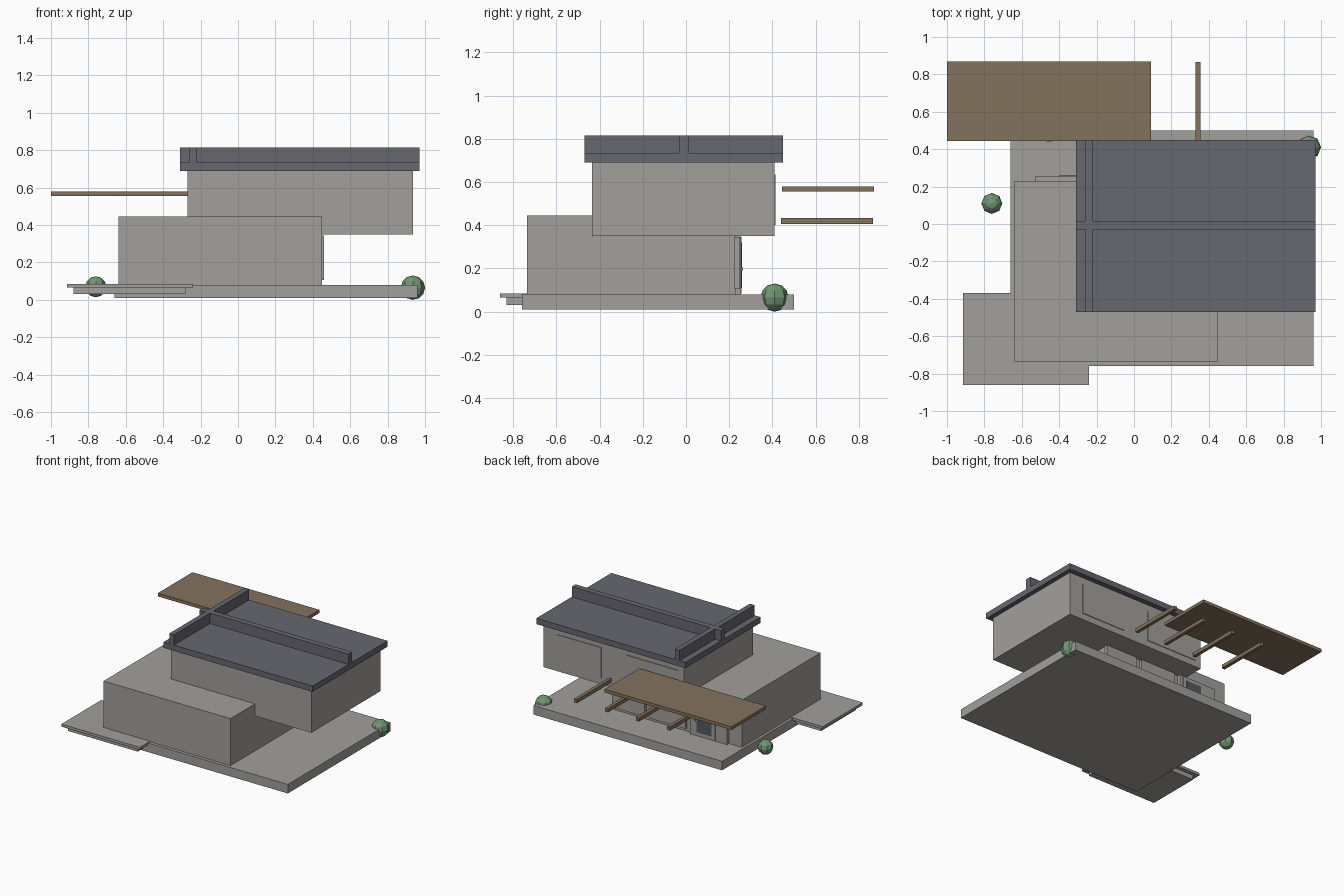
import bpy
import bmesh
from mathutils import Vector

cube = bpy.data.objects.get("Cube")
if cube:
    bpy.data.objects.remove(cube, do_unlink=True)


def material(name, r, g, b):
    mat = bpy.data.materials.new(name)
    mat.use_nodes = True
    mat.diffuse_color = (r, g, b, 1)
    bsdf = next(n for n in mat.node_tree.nodes if n.type == 'BSDF_PRINCIPLED')
    bsdf.inputs["Base Color"].default_value = (r, g, b, 1)
    bsdf.inputs["Roughness"].default_value = 0.8
    return mat


WALL = material("warm grey", 0.36, 0.35, 0.33)
ROOF = material("slate grey", 0.135, 0.135, 0.16)
WOOD = material("brown wood", 0.23, 0.17, 0.11)
LEAF = material("leaf green", 0.16, 0.31, 0.17)
GLASS = material("dark glass", 0.09, 0.10, 0.12)


def finish(name, bm, mat):
    mesh = bpy.data.meshes.new(name)
    bm.to_mesh(mesh)
    bm.free()
    mesh.materials.append(mat)
    obj = bpy.data.objects.new(name, mesh)
    bpy.context.collection.objects.link(obj)
    return obj


def box(name, mat, x, y, z):
    """Box between (min, max) pairs on each axis."""
    bm = bmesh.new()
    bmesh.ops.create_cube(bm, size=1)
    for v in bm.verts:
        v.co = Vector([a[0] if c < 0 else a[1] for c, a in zip(v.co, (x, y, z))])
    return finish(name, bm, mat)


# Ground slab and entry steps
box("base_slab", WALL, (-0.66, 0.96), (-0.76, 0.50), (0.01, 0.08))
box("lower_step", WALL, (-0.88, -0.28), (-0.83, -0.40), (0.03, 0.065))
box("upper_step", WALL, (-0.915, -0.24), (-0.86, -0.37), (0.065, 0.085))

# Two storeys
box("lower_storey", WALL, (-0.64, 0.45), (-0.735, 0.23), (0.08, 0.445))
box("upper_storey", WALL, (-0.27, 0.935), (-0.435, 0.41), (0.35, 0.69))

# Flat roof with crossing ridge beams
box("roof_slab", ROOF, (-0.31, 0.97), (-0.47, 0.45), (0.69, 0.735))
box("roof_beam_long", ROOF, (-0.31, 0.97), (-0.03, 0.015), (0.735, 0.815))
box("roof_beam_cross", ROOF, (-0.26, -0.22), (-0.47, 0.45), (0.735, 0.815))

# Rear pergola: canopy and four joists
box("pergola_canopy", WOOD, (-1.0, 0.09), (0.445, 0.87), (0.555, 0.58))
for i in range(4):
    x = 0.33 - 0.266 * i
    box(f"pergola_joist_{i + 1}", WOOD, (x, x + 0.026), (0.44, 0.865), (0.405, 0.433))

# Rear window panels
for i, span in enumerate([(0.44, 0.82), (-0.22, 0.22)]):
    box(f"upper_window_{i + 1}", WALL, span, (0.405, 0.415), (0.40, 0.635))
for i, span in enumerate([(0.18, 0.46), (-0.17, 0.14)]):
    box(f"lower_window_{i + 1}", WALL, span, (0.225, 0.25), (0.105, 0.345))

# Rear door with side panel, glazing and handle
box("door_frame", WALL, (-0.53, -0.21), (0.225, 0.253), (0.08, 0.35))
box("door_leaf", WALL, (-0.43, -0.24), (0.25, 0.257), (0.085, 0.345))
box("door_glass", GLASS, (-0.40, -0.27), (0.256, 0.259), (0.11, 0.32))
box("door_handle", WALL, (-0.262, -0.248), (0.255, 0.263), (0.19, 0.205))

# Faceted bushes
for name, centre, radius in [("left_bush", (0.935, 0.41, 0.065), 0.065),
                             ("right_bush", (-0.76, 0.11, 0.07), 0.056)]:
    bm = bmesh.new()
    bmesh.ops.create_uvsphere(bm, u_segments=8, v_segments=6, radius=radius)
    bmesh.ops.translate(bm, verts=bm.verts, vec=centre)
    finish(name, bm, LEAF)
